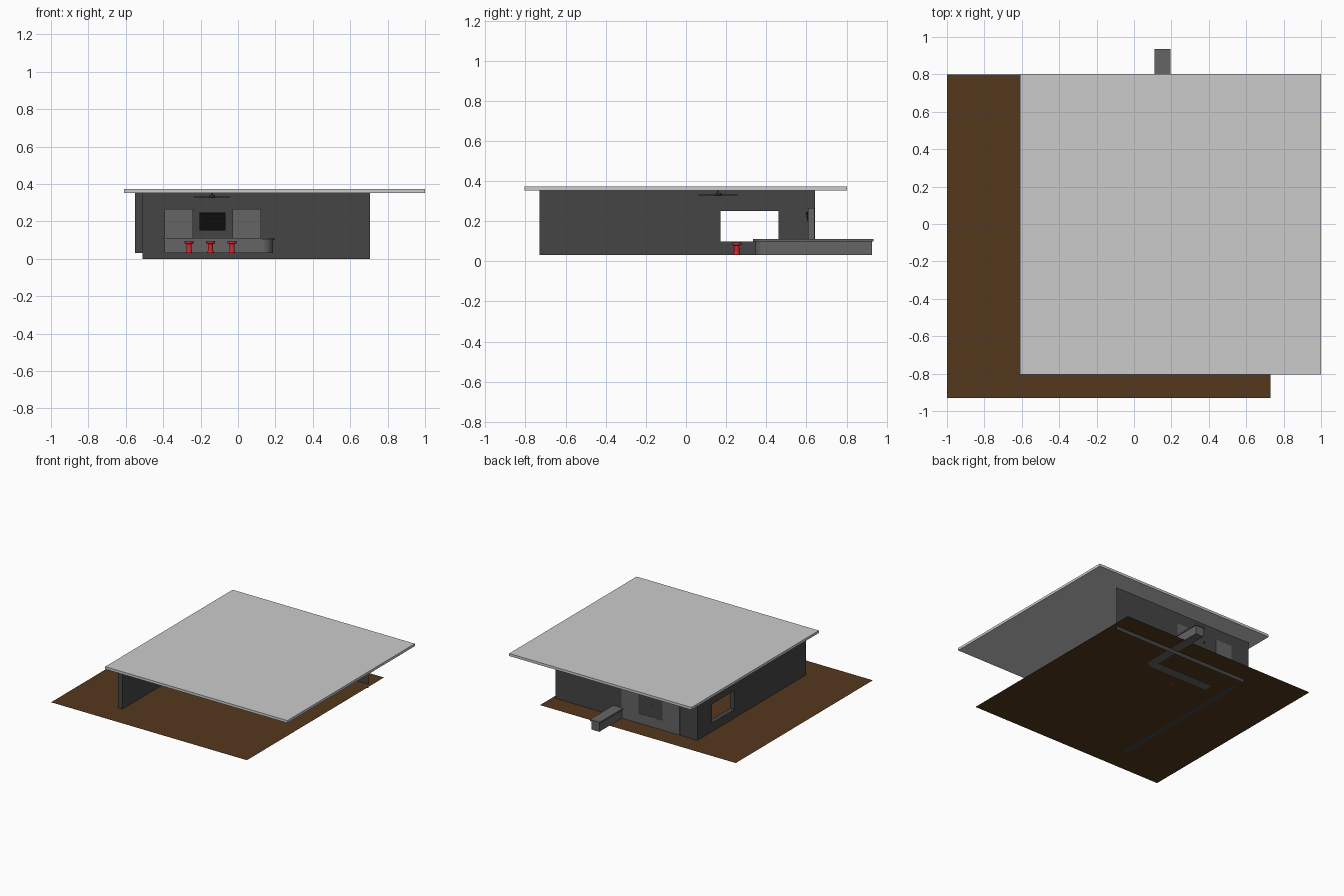
import bpy, bmesh, math
from mathutils import Matrix

if "Cube" in bpy.data.objects:
    bpy.data.objects.remove(bpy.data.objects["Cube"])

def mat(name, c):
    m = bpy.data.materials.new(name)
    m.diffuse_color = (*c, 1)
    m.use_nodes = True
    m.node_tree.nodes["Principled BSDF"].inputs["Base Color"].default_value = m.diffuse_color
    return m

DARK = mat("wall_dark", (0.06, 0.06, 0.06))
MID = mat("counter_grey", (0.13, 0.13, 0.13))
BROWN = mat("floor_brown", (0.09, 0.04, 0.012))
RED = mat("stool_red", (0.6, 0.02, 0.03))
BLACK = mat("screen_black", (0.005, 0.005, 0.005))
G = 0.032  # floor height

def finish(name, bm, m):
    bmesh.ops.recalc_face_normals(bm, faces=bm.faces)
    me = bpy.data.meshes.new(name)
    bm.to_mesh(me)
    bm.free()
    ob = bpy.data.objects.new(name, me)
    bpy.context.collection.objects.link(ob)
    if m:
        me.materials.append(m)
    return ob

def box(name, x, y, z, m=None):
    bm = bmesh.new()
    c = [(a + b) / 2 for a, b in (x, y, z)]
    s = [b - a for a, b in (x, y, z)]
    bmesh.ops.create_cube(bm, size=1, matrix=Matrix.Translation(c) @ Matrix.Diagonal((*s, 1)))
    return finish(name, bm, m)

def prism(name, pts, z0, z1, m):
    bm = bmesh.new()
    f = bm.faces.new([bm.verts.new((x, y, z0)) for x, y in pts])
    r = bmesh.ops.extrude_face_region(bm, geom=[f])
    bmesh.ops.translate(bm, vec=(0, 0, z1 - z0),
                        verts=[v for v in r["geom"] if isinstance(v, bmesh.types.BMVert)])
    return finish(name, bm, m)

def quad(name, pts, m):
    bm = bmesh.new()
    bm.faces.new([bm.verts.new(p) for p in pts])
    return finish(name, bm, m)

def lathe(name, profile, loc, m, n=20):
    bm = bmesh.new()
    vs = [bm.verts.new((r, 0, z)) for r, z in profile]
    es = [bm.edges.new(p) for p in zip(vs, vs[1:])]
    bmesh.ops.spin(bm, geom=vs + es, axis=(0, 0, 1), cent=(0, 0, 0),
                   angle=2 * math.pi, steps=n)
    bmesh.ops.remove_doubles(bm, verts=bm.verts, dist=1e-5)
    ob = finish(name, bm, m)
    ob.location = loc
    bpy.context.view_layer.objects.active = ob
    ob.select_set(True)
    bpy.ops.object.shade_smooth_by_angle()
    ob.select_set(False)
    return ob

# floor, roof and back wall
quad("floor", [(-1, -.93, G), (.73, -.93, G), (.73, .8, G), (-1, .8, G)], BROWN)
box("roof", (-.61, 1), (-.805, .803), (.353, .373))
quad("back_wall", [(-.51, .64, 0), (.705, .64, 0), (.705, .64, .354), (-.51, .64, .354)], DARK)

# side wall with window opening, as one frame-shaped mesh
bm = bmesh.new()
outer = [(-.73, G), (.642, G), (.642, .354), (-.73, .354)]
inner = [(.172, .10), (.46, .10), (.46, .252), (.172, .252)]
vo, vi = ([bm.verts.new((-.55, y, z)) for y, z in loop] for loop in (outer, inner))
fs = [bm.faces.new((vo[i], vo[(i + 1) % 4], vi[(i + 1) % 4], vi[i])) for i in range(4)]
r = bmesh.ops.extrude_face_region(bm, geom=fs)
bmesh.ops.translate(bm, vec=(.04, 0, 0), verts=[v for v in r["geom"] if isinstance(v, bmesh.types.BMVert)])
finish("side_wall", bm, DARK)

# L-shaped bar counter with rounded outer corner
def bar(d, rad=.06):
    x0, x1, y0, y1, w = -.40 + d, .195 - d, .335 + d, .935 - d, .086 - 2 * d
    arc = [(x1 - rad + rad * math.sin(a), y0 + rad - rad * math.cos(a))
           for a in (math.pi / 2 * i / 8 for i in range(9))]
    return [(x0, y0)] + arc + [(x1, y1), (x1 - w, y1), (x1 - w, y0 + w), (x0, y0 + w)]

prism("bar_base", bar(.008), G - .001, .10, MID)
prism("bar_top", bar(0), .10, .112, MID)

# kitchen cabinets along the back wall
box("lower_cabinet", (-.393, .122), (.56, .6415), (G, .108), MID)
for i, x in enumerate((-.393, -.03)):
    box(f"tall_cabinet_{i}", (x, x + .152), (.608, .6415), (.108, .266), MID)

# tilted wall screen
s = box("screen", (-.069, .069), (-.006, .006), (-.048, .048), BLACK)
s.location = (-.137, .612, .2)
s.rotation_euler = (math.radians(12), 0, 0)
box("screen_bracket", (-.15, -.124), (.612, .64), (.19, .21), BLACK)

# bar stools
for i in range(3):
    lathe(f"stool_{i}", [(0, 0), (.018, 0), (.014, .012), (.013, .046), (.024, .05),
                         (.024, .062), (0, .062)], (-.262 + .115 * i, .252, G), RED)

# ceiling fan
lathe("fan_hub", [(0, .326), (.016, .326), (.016, .34), (.005, .34), (.005, .354)],
      (-.14, .16, 0), DARK)
for i in range(4):
    b = box(f"fan_blade_{i}", (.01, .098), (-.012, .012), (.329, .334), DARK)
    b.location = (-.14, .16, 0)
    b.rotation_euler = (0, 0, math.pi / 2 * i)
